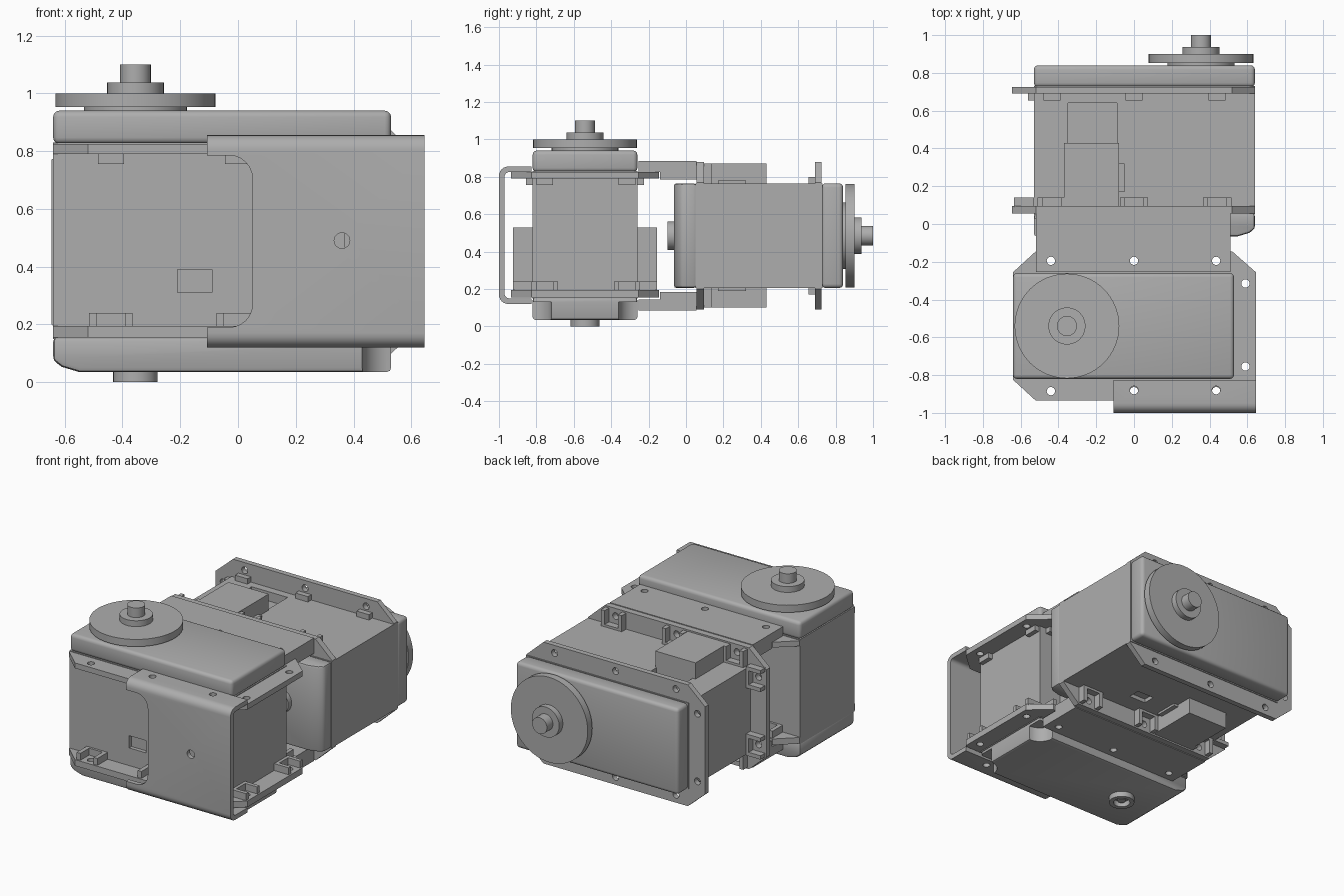
import bpy, bmesh
from math import radians, pi, cos, sin
from mathutils import Matrix, Vector

if "Cube" in bpy.data.objects:
    bpy.data.objects.remove(bpy.data.objects["Cube"])

GREY = (0.42, 0.42, 0.42, 1)
mat = bpy.data.materials.new("plain grey")
mat.use_nodes = True
mat.diffuse_color = GREY
mat.node_tree.nodes["Principled BSDF"].inputs["Base Color"].default_value = GREY

IDENT = Matrix.Identity(4)
place = IDENT      # placement of the unit being built
prefix = ""


def finish(bm, name):
    bmesh.ops.recalc_face_normals(bm, faces=bm.faces)
    bm.transform(place)
    me = bpy.data.meshes.new(prefix + name)
    bm.to_mesh(me)
    bm.free()
    me.materials.append(mat)
    ob = bpy.data.objects.new(prefix + name, me)
    bpy.context.collection.objects.link(ob)
    return ob


def prism(name, pts, axis, lo, hi):
    """Extrude a 2D outline along x, y or z."""
    to3d = {"x": lambda a, b, c: (c, a, b), "y": lambda a, b, c: (a, c, b),
            "z": lambda a, b, c: (a, b, c)}[axis]
    bm = bmesh.new()
    face = bm.faces.new([bm.verts.new(to3d(a, b, lo)) for a, b in pts])
    ext = bmesh.ops.extrude_face_region(bm, geom=[face])["geom"]
    step = Vector(to3d(0, 0, hi - lo))
    bmesh.ops.translate(bm, vec=step, verts=[v for v in ext if isinstance(v, bmesh.types.BMVert)])
    return finish(bm, name)


def box(name, x, y, z):
    return prism(name, [(x[0], y[0]), (x[1], y[0]), (x[1], y[1]), (x[0], y[1])], "z", *z)


def disc(name, a, b, r, axis, lo, hi, n=48):
    pts = [(a + r * cos(2 * pi * i / n), b + r * sin(2 * pi * i / n)) for i in range(n)]
    return prism(name, pts, axis, lo, hi)


def bake(ob):
    bpy.context.view_layer.update()
    me = bpy.data.meshes.new_from_object(ob.evaluated_get(bpy.context.evaluated_depsgraph_get()))
    ob.modifiers.clear()
    ob.data = me


def bevel(ob, width, seg=3):
    m = ob.modifiers.new("round", "BEVEL")
    m.width, m.segments, m.limit_method = width, seg, "ANGLE"
    m.angle_limit = radians(40)
    bake(ob)
    return ob


def cut(ob, cutters):
    for c in cutters:
        m = ob.modifiers.new("cut", "BOOLEAN")
        m.operation, m.object, m.solver = "DIFFERENCE", c, "EXACT"
        bake(ob)
        bpy.data.objects.remove(c)
    return ob


# Servo extents in its own frame: shaft up, centred on y = MID
X0, X1, Y0, Y1, MID = -0.64, 0.53, -0.82, -0.26, -0.54
SHAFT = -0.355
SIDES = {"front": -1, "rear": 1}
SCREW_X = (-0.44, 0, 0.435)
SCREW_Y = (-0.755, -0.315)


def yspan(side, inner, outer):
    """Span of distances from the servo's middle plane on one side."""
    return sorted((MID + side * inner, MID + side * outer))


def screw_cutters(lo, hi):
    spots = [(x, MID + s * 0.345) for x in SCREW_X for s in (-1, 1)]
    spots += [(0.59, y) for y in SCREW_Y]
    return [disc("cutter", x, y, 0.022, "z", lo, hi, 16) for x, y in spots]


def flange(name, lo, hi):
    half, corner = 0.395, 0.285
    pts = [(-0.52, MID - half), (0.52, MID - half), (0.645, MID - corner), (0.645, MID + corner),
           (0.52, MID + half), (-0.52, MID + half), (X0, MID + corner), (X0, MID - corner)]
    return cut(prism(name, pts, "z", lo, hi), screw_cutters(lo - 0.1, hi + 0.1))


def servo():
    # Body with pockets
    body = box("body", (X0, X1), (Y0, Y1), (0.15, 0.83))
    cut(body, [box("cutter", (0.09, 0.35), (Y1 - 0.06, 0), (0.53, 0.74)),
               box("cutter", (-0.21, -0.09), (-1, Y0 + 0.025), (0.31, 0.39))])
    # Top cap
    bevel(box("top_cap", (X0, X1), (Y0, Y1), (0.825, 0.94)), 0.022)
    # Bottom cap with a sloped end and scooped corners
    bottom = prism("bottom_cap", [(X0, 0.155), (X0, 0.075), (-0.61, 0.053), (-0.55, 0.035),
                                  (X1, 0.035), (X1, 0.155)], "y", Y0, Y1)
    bevel(bottom, 0.015, 2)
    cut(bottom, [disc("cutter", X1, y, 0.1, "z", 0, 0.13, 32) for y in (Y0, Y1)])
    # Mounting flanges
    flange("upper_flange", 0.79, 0.825)
    flange("lower_flange", 0.155, 0.195)
    for label, s in SIDES.items():
        # Connector housing and the small rib beside it
        box(label + "_connector", (0.08, 0.37), yspan(s, 0.27, 0.385), (0.19, 0.53))
        box(label + "_connector_rib", (0.05, 0.08), yspan(s, 0.27, 0.295), (0.27, 0.42))
        for i, x in enumerate(SCREW_X):
            # Nut holder: open-fronted cup on the lower flange
            nut = box(f"{label}_nut_holder_{i}", (x - 0.075, x + 0.075),
                      yspan(s, 0.28, 0.385), (0.19, 0.24))
            cut(nut, [box("cutter", (x - 0.048, x + 0.048), yspan(s, 0.295, 0.5), (0.18, 0.3))])
            box(f"{label}_upper_tab_{i}", (x - 0.045, x + 0.045), yspan(s, 0.28, 0.315), (0.755, 0.79))
    for i, y in enumerate(SCREW_Y):
        nut = box(f"end_nut_holder_{i}", (X1, 0.635), (y - 0.07, y + 0.07), (0.19, 0.24))
        cut(nut, [box("cutter", (0.55, 0.7), (y - 0.045, y + 0.045), (0.18, 0.3))])
        box(f"end_upper_tab_{i}", (X1, 0.56), (y - 0.045, y + 0.045), (0.755, 0.79))
    # Output shaft, horn and hub
    for name, r, lo, hi in (("horn_collar", 0.178, 0.93, 0.955), ("horn", 0.277, 0.953, 1.0),
                            ("horn_hub", 0.098, 0.99, 1.038), ("output_shaft", 0.053, 1.03, 1.1)):
        disc(name, SHAFT, MID, r, "z", lo, hi, 64)
    # Hollow idler boss underneath with its pin
    cut(disc("idler_boss", SHAFT, MID, 0.077, "z", 0, 0.05),
        [disc("cutter", SHAFT, MID, 0.05, "z", -0.1, 0.035)])
    disc("idler_pin", SHAFT, MID, 0.025, "z", 0.012, 0.05, 24)


# Upright servo, then the lying one turned so its shaft points back
prefix = "upright_"
servo()
prefix = "lying_"
place = Matrix(((-1, 0, 0, 0), (0, 0, 1, -0.1), (0, 1, 0, 0.485 - MID), (0, 0, 0, 1)))
servo()
place, prefix = IDENT, ""

# Front C-shaped bracket, open on both ends
T = 0.03
LOW, HIGH, FRONT, BACK = 0.12, 0.855, -1.0, -0.825


def rounded(y, z0, z1, r):
    """Front edge of the C profile, from bottom to top."""
    pts = []
    for i in range(7):
        a = pi / 2 * i / 6
        pts.append((y + r - r * sin(a), z0 + r - r * cos(a)))
    return pts + [(p, z0 + z1 - q) for p, q in reversed(pts)]


outer = [(BACK, LOW)] + rounded(FRONT, LOW, HIGH, 0.05) + [(BACK, HIGH)]
inner = [(BACK, LOW + T)] + rounded(FRONT + T, LOW + T, HIGH - T, 0.025) + [(BACK, HIGH - T)]
bracket = prism("front_bracket", outer + inner[::-1], "x", -0.108, 0.645)
notch = [(-0.3, 0.19)] + [(0.05 - 0.08 + 0.08 * sin(pi / 12 * i), 0.27 - 0.08 * cos(pi / 12 * i))
                          for i in range(7)]
notch += [(x, 0.975 - z) for x, z in reversed(notch)]
cut(bracket, [prism("cutter", notch, "y", -1.2, -0.94),
              disc("cutter", 0.36, 0.49, 0.027, "y", -1.2, -0.9, 24)]
    + [disc("cutter", x, -0.88, 0.022, "z", 0, 1, 16) for x in SCREW_X[1:]])

# Linking plates joining the two servos, above and below
for label, s in (("upper", 1), ("lower", -1)):
    profile = [(-0.255, 0.34), (-0.255, 0.4), (0.055, 0.4), (0.055, 0.3), (-0.14, 0.3), (-0.14, 0.34)]
    link = prism(label + "_linking_plate", [(y, 0.485 + s * d) for y, d in profile], "x", -0.52, 0.51)
    cut(link, [disc("cutter", x, -0.195, 0.022, "z", -0.2, 1.2, 16) for x in SCREW_X])

# Smooth round surfaces, keep hard edges
bpy.ops.object.select_all(action="DESELECT")
for ob in bpy.context.collection.objects:
    if ob.type == "MESH":
        ob.select_set(True)
        bpy.context.view_layer.objects.active = ob
bpy.ops.object.shade_smooth_by_angle(angle=radians(30))
bpy.ops.object.select_all(action="DESELECT")
